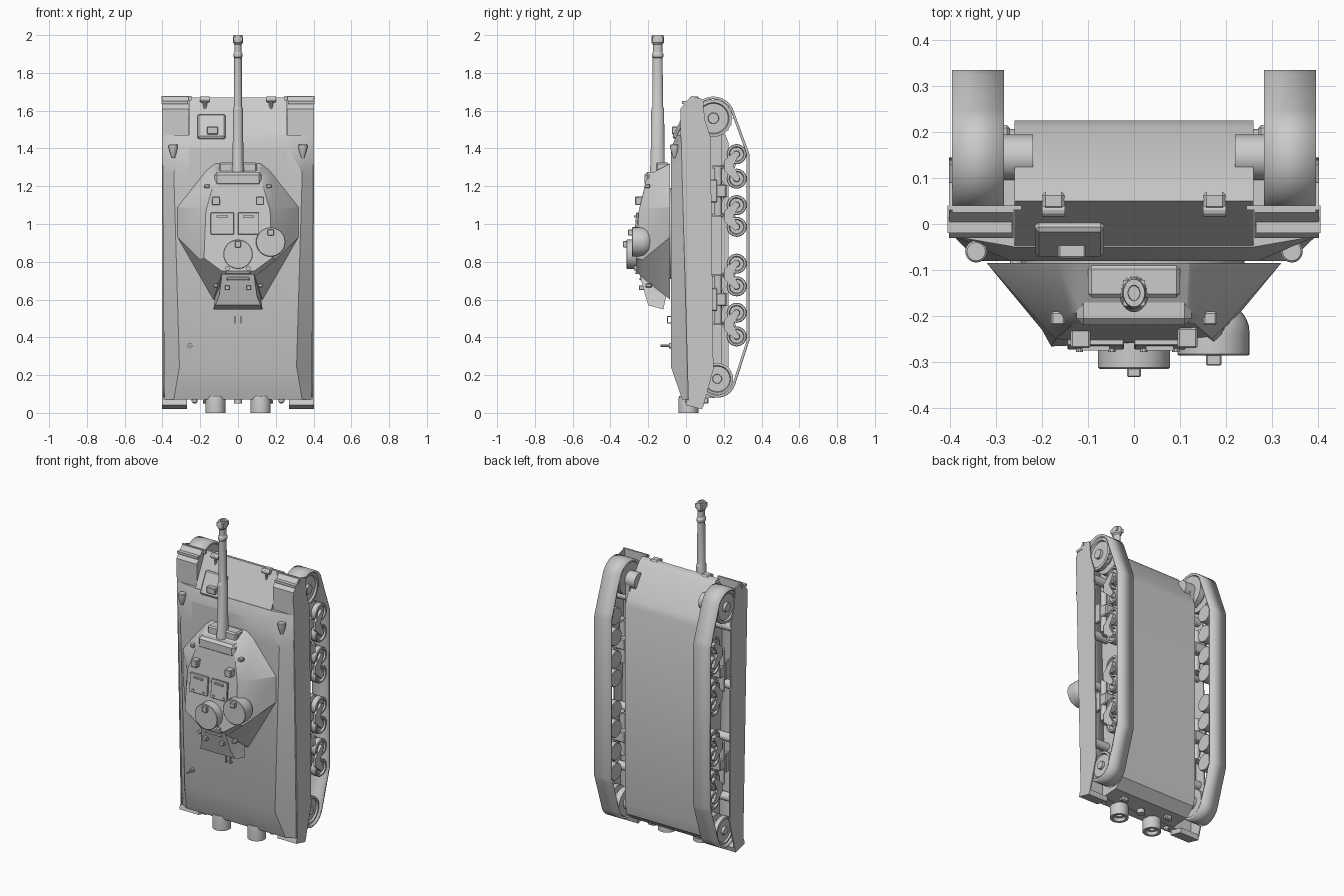
import bpy, bmesh, math
from mathutils import Vector, Matrix

def make(name, bm, mirror=False):
    bmesh.ops.recalc_face_normals(bm, faces=bm.faces[:])
    me = bpy.data.meshes.new(name)
    bm.to_mesh(me)
    bm.free()
    ob = bpy.data.objects.new(name, me)
    bpy.context.collection.objects.link(ob)
    if mirror:
        ob.modifiers.new("Mirror", 'MIRROR')
    return ob

def loft(name, rings, mirror=False, caps=True):
    bm = bmesh.new()
    vr = [[bm.verts.new(p) for p in r] for r in rings]
    n = len(vr[0])
    for a, b in zip(vr, vr[1:]):
        for i in range(n):
            j = (i + 1) % n
            bm.faces.new((a[i], a[j], b[j], b[i]))
    if caps:
        bm.faces.new(vr[0])
        bm.faces.new(vr[-1])
    return make(name, bm, mirror)

def prism(name, yz, x0, x1, mirror=False):
    return loft(name, [[(x, y, z) for y, z in yz] for x in (x0, x1)], mirror)

def box(name, x, y, z, mirror=False, bevel=0, tilt=0):
    bm = bmesh.new()
    c = Vector((sum(x) / 2, sum(y) / 2, sum(z) / 2))
    m = (Matrix.Translation(c) @ Matrix.Rotation(tilt, 4, 'X') @
         Matrix.Diagonal((x[1] - x[0], y[1] - y[0], z[1] - z[0], 1)))
    bmesh.ops.create_cube(bm, size=1, matrix=m)
    if bevel:
        bmesh.ops.bevel(bm, geom=bm.edges[:], offset=bevel, segments=1, affect='EDGES')
    return make(name, bm, mirror)

def lathe(name, origin, axis, prof, mirror=False, n=24, squash=1.0):
    # prof: (radius, distance along axis)
    q = Vector((0, 0, 1)).rotation_difference(Vector(axis).normalized())
    rings = []
    for r, d in prof:
        rings.append([Vector(origin) + q @ Vector((r * math.cos(t), squash * r * math.sin(t), d))
                      for t in (2 * math.pi * k / n for k in range(n))])
    return loft(name, rings, mirror)

def cyl(name, p, axis, r, length, mirror=False, n=24):
    return lathe(name, p, axis, [(r, 0), (r, length)], mirror, n)

def sym(half):
    return list(half) + [(-p[0],) + tuple(p[1:]) for p in reversed(half)]

# --- hull ---
prism("lower_hull", [(-.02, .07), (.15, .08), (.21, .13), (.225, .2), (.225, 1.43), (.21, 1.47),
                     (.10, 1.64), (.075, 1.665), (.05, 1.67), (-.08, 1.40), (-.08, .245)], -.26, .26)
stations = [(.07, .34, -.02, .39, .012), (.245, .31, -.08, .392, .008), (1.27, .34, -.08, .398, -.02),
            (1.40, .27, -.08, .398, -.024), (1.47, .26, -.05, .398, -.026)]
loft("upper_hull", [[(x, y, z) for x, y in sym([(a, d), (o, s), (o, .035)])]
                    for z, a, d, o, s in stations])
prism("front_fender", [(-.028, 1.46), (-.03, 1.61), (.025, 1.675), (.035, 1.675), (.035, 1.46)], .262, .4, True)
box("fender_lip", (.265, .405), (-.02, .03), (1.635, 1.65), True)
box("fender_front_edge", (.245, .405), (.03, .04), (1.655, 1.678), True)
prism("side_skirt", [(-.03, 1.61), (.03, 1.678), (.09, 1.66), (.10, 1.55), (.13, 1.46), (.145, .23),
                     (.09, .03), (.04, .05), (.012, .07)], .395, .402, True)
box("rear_mud_flap", (.27, .402), (.0, .09), (.03, .06), True, tilt=-.25)
box("hull_side_rail", (.255, .283), (.04, .19), (.2, 1.56), True)

# --- running gear ---
def arc(cy, cz, r, a0, a1, n):
    return [(cy + r * math.cos(math.radians(a0 + (a1 - a0) * k / n)),
             cz + r * math.sin(math.radians(a0 + (a1 - a0) * k / n))) for k in range(n + 1)]

path = (arc(.145, 1.56, .115, 180, 28, 12) + [(.325, 1.40), (.335, 1.37), (.335, .38), (.325, .35)]
        + arc(.165, .18, .1, -20, -180, 12))
track = loft("track", [[(x, y, z) for y, z in path] for x in (.283, .396)], True, caps=False)
s = track.modifiers.new("Solidify", 'SOLIDIFY')
s.thickness = .014
s.offset = -1
track.modifiers.move(1, 0)

for nm, y, z, r in (("drive_sprocket", .145, 1.56, .098), ("idler_wheel", .165, .18, .084)):
    lathe(nm, (.285, y, z), (1, 0, 0), [(r, 0), (r, .035), (r * .6, .04), (r * .6, .065), (r, .07),
                                        (r, .098), (r * .85, .1), (r * .8, .09), (r * .3, .09), (r * .28, .105)], True, 32)
    cyl(nm + "_axle", (.22, y, z), (1, 0, 0), r * .5, .1, True)
# sprocket teeth
for k in range(18):
    t = 2 * math.pi * k / 18
    cyl("sprocket_tooth", (.37, .145 + .094 * math.cos(t), 1.56 + .094 * math.sin(t)), (1, 0, 0), .008, .012, True, 6)

for i, z in enumerate((1.37, 1.24, 1.10, .985, .79, .67, .53, .405)):
    lathe("road_wheel", (.29, .268, z), (1, 0, 0),
          [(.05, 0), (.053, .004), (.053, .04), (.03, .045), (.03, .055), (.053, .06), (.053, .092), (.05, .096),
           (.04, .097), (.036, .085), (.018, .085), (.015, .1)], True)
# bogies: bracket, twin springs and swing arms
for zc in (1.175, .6):
    box("bogie_bracket", (.27, .385), (.13, .215), (zc - .035, zc + .035), True, .006)
    box("bogie_plate", (.37, .39), (.12, .165), (zc - .06, zc + .06), True, .004)
    for sgn in (-1, 1):
        for k in (0, 1):
            cyl("bogie_spring", (.315 + .05 * k, .17, zc), (0, 0, sgn), .018, .13, True, 12)
        cyl("spring_cap", (.34, .17, zc + sgn * .12), (0, 0, sgn), .03, .014, True, 16)
        prism("swing_arm", [(.165, zc + sgn * .12), (.19, zc + sgn * .14), (.275, zc + sgn * .2),
                            (.275, zc + sgn * .17), (.225, zc + sgn * .03), (.2, zc + sgn * .03)], .335, .345, True)
        prism("wheel_arm", [(.2, zc + sgn * .11), (.2, zc + sgn * .16), (.26, zc + sgn * .21), (.285, zc + sgn * .2),
                            (.25, zc + sgn * .135), (.285, zc + sgn * .07), (.26, zc + sgn * .055)], .378, .392, True)
for z in (1.42, 1.06, .73, .36):
    cyl("return_roller", (.27, .1, z), (1, 0, 0), .026, .12, True, 16)

# --- turret ---
base = [(.12, 1.32), (.165, 1.285), (.32, 1.09), (.32, .93), (.13, .6)]
edge = [(.115, -.19, 1.265), (.14, -.195, 1.25), (.195, -.225, 1.08), (.2, -.23, .81), (.09, -.235, .72)]
roof = [(.115, -.212, 1.23), (.13, -.216, 1.21), (.17, -.25, 1.07), (.18, -.266, .82), (.085, -.262, .75)]
loft("turret", [sym([(x, -.085, z) for x, z in base]), sym(edge), sym(roof)])
cyl("turret_ring", (0, -.095, .95), (0, 1, 0), .24, .03, n=32)
loft("turret_bustle", [sym([(.13, -.12, .548), (.12, -.2, .57)]),
                       sym([(.12, -.105, .62), (.1, -.215, .62)]), sym([(.1, -.1, .7), (.085, -.245, .73)])])
box("bustle_hatch", (-.06, .06), (-.245, -.2), (.7, .72), bevel=.005)
box("bustle_strip", (-.065, .065), (-.268, -.25), (.735, .75), bevel=.003)

# --- gun ---
box("mantlet", (-.125, .125), (-.22, -.13), (1.2, 1.275), bevel=.015)
box("mantlet_block", (-.1, .1), (-.16, -.09), (1.24, 1.325), bevel=.008)
lathe("gun_barrel", (0, -.15, 1.25), (0, 0, 1),
      [(.032, 0), (.032, .05), (.029, .06), (.026, .36), (.022, .37), (.02, .63), (.024, .635), (.024, .65),
       (.019, .66), (.019, .7), (.026, .71), (.026, .735), (.023, .75), (.013, .75), (.012, .7)], squash=1.3)
for sx in (-1, 1):
    box("muzzle_lug", (sx * .018 - .006, sx * .018 + .006), (-.178, -.122), (1.968, 1.992))

# --- roof fittings ---
lathe("commander_cupola", (0, -.24, .84), (0, -1, 0), [(.078, 0), (.078, .072), (.075, .075)], n=32)
prof = [(.005, .165)] + [(.078 * math.sin(a * math.pi / 16), .235 - .07 * math.cos(a * math.pi / 16)) for a in range(1, 9)]
lathe("side_cupola", (.173, 0, .905), (0, -1, 0), prof + [(.078, .283), (.075, .286)], n=32)
box("cupola_sight", (-.015, .015), (-.333, -.31), (.875, .91), bevel=.003)
box("side_sight", (.157, .19), (-.308, -.28), (.94, .97), bevel=.003)
for x0, x1 in ((-.145, -.022), (.0, .112)):
    box("roof_hatch", (x0, x1), (-.268, -.255), (.945, 1.06), bevel=.002, tilt=-.08)
    m = (x0 + x1) / 2
    box("hatch_handle", (m - .03, m + .03), (-.275, -.262), (1.035, 1.045))
    for dx in (-.035, .035):
        cyl("hatch_bolt", (m + dx, -.26, .96), (0, -1, 0), .008, .018, n=10)
box("roof_periscope", (.095, .138), (-.27, -.225), (1.1, 1.145), True, .004)
cyl("roof_stud", (.055, -.255, .665 + .1), (0, -1, 0), .012, .02, True, 12)
box("rear_lamp_box", (.045, .07), (-.25, -.22), (.65, .675), True, .003)
box("lifting_eye_front", (.15, .18), (-.22, -.19), (1.19, 1.21), True, .004)
box("lifting_eye_rear", (.105, .13), (-.215, -.18), (.665, .685), True, .004)

# --- hull fittings ---
slope = -math.atan2(.13, .27)
box("driver_hatch", (-.215, -.065), (-.045, -.02), (1.445, 1.585), bevel=.008, tilt=slope)
box("driver_visor", (-.165, -.105), (-.075, -.03), (1.475, 1.515), bevel=.004)
lathe("headlight", (.343, -.06, 1.35), (0, 0, 1), [(.008, 0), (.018, .03), (.024, .055), (.024, .068), (.02, .072)], True, 16)
cyl("headlight_stalk", (.343, -.06, 1.39), (0, 1, 0), .008, .05, True, 8)
box("tow_eye_base", (.15, .2), (.03, .07), (1.64, 1.675), True, .008)
cyl("tow_hook", (.15, .03, 1.66), (1, 0, 0), .014, .05, True, 12)
cyl("tow_shackle", (.175, .03, 1.61), (0, 0, 1), .01, .06, True, 10)
cyl("antenna_base", (-.255, -.09, .355), (0, 1, 0), .014, .02, n=12)
cyl("antenna_peg", (-.255, -.135, .355), (0, 1, 0), .006, .06, n=8)
for z in (.475, .51):
    box("deck_handle_leg", (.012, .018), (-.1, -.075), (z - .003, z + .003), True)
box("deck_handle", (.012, .018), (-.1, -.095), (.472, .513), True)

# --- rear fittings ---
lathe("exhaust", (.12, .013, .09), (0, 0, -1), [(.05, 0), (.053, .02), (.053, .09), (.036, .09), (.034, .07),
                                              (.018, .07), (.018, .05)], True)
box("rear_tow_bracket", (.14, .18), (.09, .12), (.05, .08), True, .005)
cyl("rear_tow_pin", (.135, .105, .06), (1, 0, 0), .009, .05, True, 10)
cyl("rear_coupling", (0, .06, .085), (0, 0, -1), .022, .035, n=16)
lathe("tail_lamp", (.23, .01, .08), (0, 0, -1), [(.018, 0), (.014, .025), (.005, .03)], True, 12)

# smooth round parts, keep hard edges
for ob in bpy.data.objects:
    ob.select_set(True)
    bpy.context.view_layer.objects.active = ob
bpy.ops.object.shade_smooth_by_angle(angle=math.radians(25))
